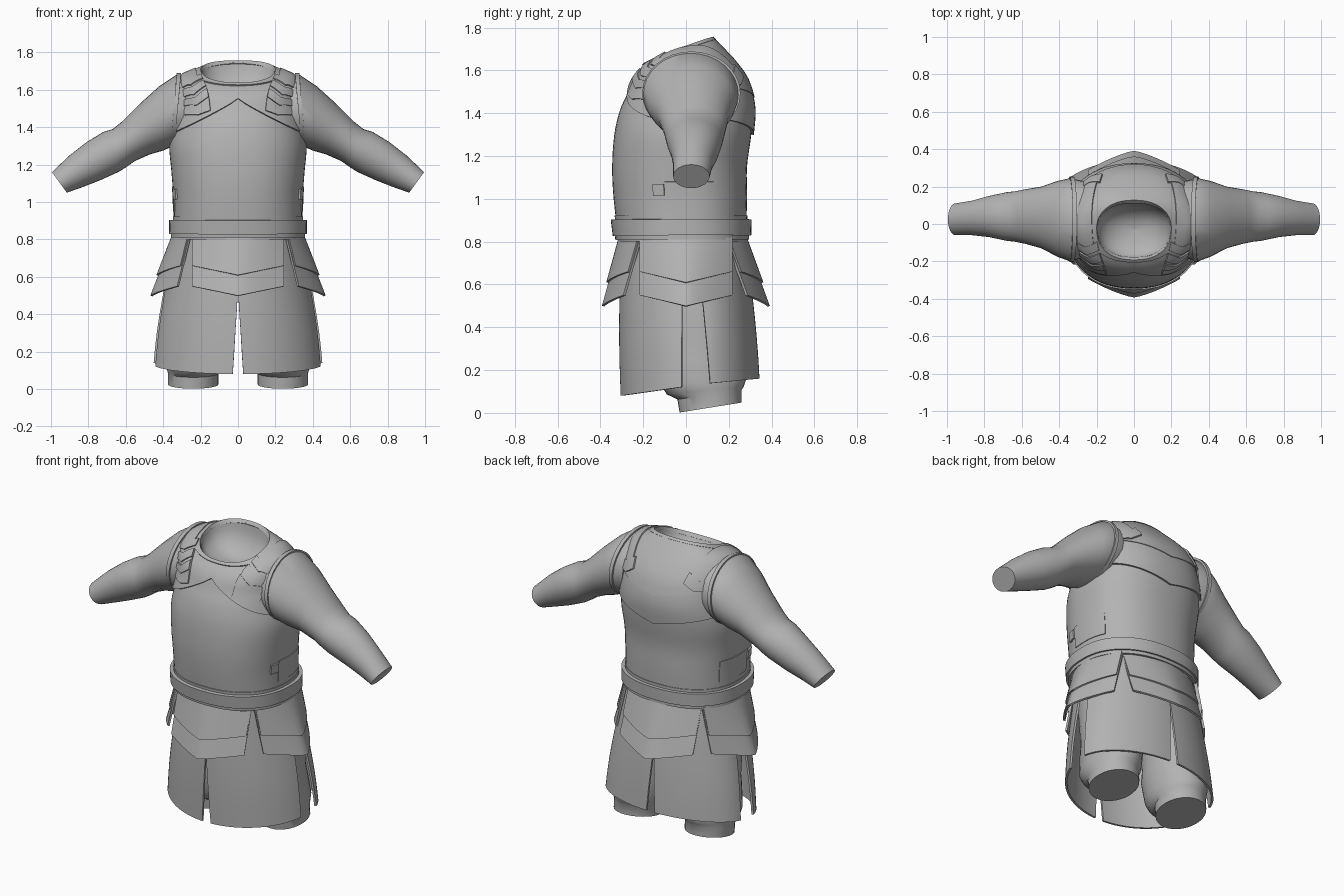
import bpy, bmesh, math
from math import sin, cos, pi, radians
from mathutils import Vector
from mathutils.bvhtree import BVHTree

cube = bpy.data.objects.get("Cube")
if cube:
    bpy.data.objects.remove(cube, do_unlink=True)

grey = bpy.data.materials.new("plain grey")
grey.use_nodes = True
grey.diffuse_color = (0.45, 0.45, 0.45, 1)
grey.node_tree.nodes["Principled BSDF"].inputs["Base Color"].default_value = grey.diffuse_color


def lerp(a, b, t):
    return a + (b - a) * t


def build(name, rows, closed=False, caps=False, thick=0, mirror=False):
    """Skin a grid of points, row by row."""
    bm = bmesh.new()
    grid = [[bm.verts.new(p) for p in row] for row in rows]
    n = len(rows[0])
    for low, high in zip(grid, grid[1:]):
        for c in range(n if closed else n - 1):
            d = (c + 1) % n
            bm.faces.new((low[c], low[d], high[d], high[c]))
    if caps:
        bm.faces.new(grid[0][::-1])
        bm.faces.new(grid[-1])
        bmesh.ops.recalc_face_normals(bm, faces=bm.faces)
    mesh = bpy.data.meshes.new(name)
    bm.to_mesh(mesh)
    bm.free()
    mesh.materials.append(grey)
    ob = bpy.data.objects.new(name, mesh)
    bpy.context.collection.objects.link(ob)
    bpy.ops.object.select_all(action='DESELECT')
    ob.select_set(True)
    bpy.context.view_layer.objects.active = ob
    if thick:
        m = ob.modifiers.new("thickness", 'SOLIDIFY')
        m.thickness, m.offset = thick, -1
        bpy.ops.object.modifier_apply(modifier=m.name)
    bpy.ops.object.shade_smooth_by_angle(angle=radians(35))
    if mirror:
        ob.modifiers.new("mirror", 'MIRROR')
    return ob


class Shell:
    """Smooth body surface through rings: z front, z side, z back, half width, y front, y back."""

    def __init__(self, rings, power, widest):
        self.rings, self.power, self.widest = rings, power, widest
        self.top = len(rings) - 1

    def at(self, a, v):
        i = min(int(v), self.top - 1)
        t = v - i
        p = [self.rings[max(0, min(self.top, i + k))] for k in (-1, 0, 1, 2)]
        zf, zs, zb, rx, yf, yb = [
            q1 + 0.5 * t * (q2 - q0 + t * (2 * q0 - 5 * q1 + 4 * q2 - q3 + t * (3 * (q1 - q2) + q3 - q0)))
            for q0, q1, q2, q3 in zip(*p)]
        e = 2 / self.power
        c, s = cos(a), sin(a)
        x = rx * math.copysign(abs(c) ** e, c)
        y = lerp(lerp(yf, yb, self.widest), yf if s < 0 else yb, abs(s) ** e)
        return Vector((x, y, lerp(zs, zf if s < 0 else zb, abs(s))))

    def find(self, a, z):
        lo, hi = 0, self.top
        for _ in range(24):
            mid = (lo + hi) / 2
            lo, hi = (mid, hi) if self.at(a, mid).z < z else (lo, mid)
        return lo

    def out(self, a, v, off):
        d = 0.02
        along = self.at(a + d, v) - self.at(a - d, v)
        up = self.at(a, min(v + d, self.top)) - self.at(a, max(v - d, 0))
        return self.at(a, v) + along.cross(up).normalized() * off


def plate(name, shell, a0, a1, z0, z1, off, thick, cols=32, rows=10, closed=False):
    """Sheet lying on a shell; side bounds follow height, end bounds follow angle."""
    pts = []
    for r in range(rows + 1):
        t = r / rows
        row = []
        for c in range(cols + (not closed)):
            a = lerp(a0(t), a1(t), c / cols)
            row.append(shell.out(a, lerp(shell.find(a, z0(a)), shell.find(a, z1(a)), t), off))
        pts.append(row)
    return build(name, pts, closed, thick=thick)


def const(k):
    return lambda _: k


# Torso
torso = Shell([
    (0.80, 0.80, 0.80, 0.345, -0.315, 0.28),
    (1.00, 1.00, 1.00, 0.345, -0.338, 0.285),
    (1.15, 1.15, 1.15, 0.355, -0.345, 0.285),
    (1.30, 1.30, 1.30, 0.367, -0.335, 0.305),
    (1.41, 1.42, 1.43, 0.348, -0.31, 0.312),
    (1.49, 1.54, 1.55, 0.328, -0.275, 0.28),
    (1.55, 1.63, 1.63, 0.315, -0.25, 0.225),
    (1.59, 1.67, 1.69, 0.28, -0.22, 0.17),
    (1.625, 1.69, 1.745, 0.195, -0.18, 0.115)], 2.28, 0.52)
body_rows = [[torso.at(2 * pi * c / 64, v / 4) for c in range(64)] for v in range(torso.top * 4 + 1)]
body = build("torso", body_rows, closed=True)
full = (const(0), const(2 * pi))


def neck(a):
    return torso.at(a, torso.top).z


def side(a):
    return abs(cos(a)) ** 0.83


# Bowl closing the neck opening
middle = Vector((0, -0.03, 1.56))
build("neck_lining", [[middle.lerp(p, sin(k * pi / 12)) + Vector((0, 0, (p.z - middle.z) * (
    1 - cos(k * pi / 12) - sin(k * pi / 12)))) for p in body_rows[-1]] for k in (6, 5, 4, 3, 2, 1, 0.01)],
    closed=True)

# Yoke, back band and collar
plate("front_yoke", torso, const(pi), const(2 * pi), lambda a: 1.55 - 0.19 * side(a), neck, 0.01, 0.012)
plate("back_yoke", torso, const(0), const(pi), lambda a: 1.47 + 0.06 * side(a), neck, 0.016, 0.018)
plate("back_band", torso, const(0), const(pi), lambda a: 1.30 + 0.08 * side(a),
      lambda a: 1.49 + 0.06 * side(a), 0.012, 0.014)
plate("collar", torso, *full, lambda a: neck(a) - 0.012, neck, 0.018, 0.024, 48, 2, True)

# Belt and waist trims
plate("belt", torso, *full, const(0.83), const(0.905), 0.024, 0.028, 64, 2, True)
plate("belt_lower_lip", torso, *full, const(0.81), const(0.835), 0.014, 0.016, 64, 1, True)
plate("waist_trim", torso, *full, const(0.90), const(0.922), 0.004, 0.006, 64, 1, True)
for label, mid, turn in (("left", 0, 1), ("right", pi, -1)):
    strap_mid = mid + turn * 0.12
    plate(label + "_side_strap", torso, const(strap_mid - 0.33), const(strap_mid + 0.33),
          const(0.95), const(1.08), 0.004, 0.006, 16, 3)
    buckle = mid - turn * 0.3
    plate(label + "_buckle", torso, const(buckle - 0.08), const(buckle + 0.08),
          const(1.015), const(1.07), 0.01, 0.012, 4, 2)

# Shoulder straps: swept around the shoulder from front to back
tree = BVHTree.FromObject(body, bpy.context.evaluated_depsgraph_get())


def strap(name, b0, b1, vee, half, off):
    rows = []
    steps = max(3, int((b1 - b0) / 4))
    for r in range(steps + 1):
        row = []
        for c in range(9):
            u = c / 4 - 1
            b = radians(lerp(b0, b1, r / steps) + vee * abs(u))
            x = 0.207 + 0.055 * sin(b) ** 2 * min(1, b) + half * u
            ray = Vector((0, -cos(b), sin(b)))
            hit, normal, _, _ = tree.ray_cast(Vector((x, 0, 1.4)), ray)
            if hit is None:
                hit, normal, _, _ = tree.find_nearest(Vector((x, 0, 1.4)) + ray * 0.3)
            row.append(hit + normal * math.copysign(off, normal.dot(ray)))
        rows.append(row)
    build(name, rows, thick=0.01, mirror=True)


strap("shoulder_strap", 14, 60, 4, 0.065, 0.018)
strap("shoulder_strap_back", 58, 142, 3, 0.042, 0.023)
for i in range(3):
    strap("shoulder_chevron", 27 + 14 * i, 37 + 14 * i, 7, 0.065, 0.025)
strap("back_strap_end", 139, 152, -5, 0.06, 0.026)

# Sleeves: top point, bottom point, y range of each ring
sleeve = [
    (0.25, 1.68, 0.29, 1.30, -0.18, 0.23), (0.33, 1.68, 0.355, 1.295, -0.20, 0.245),
    (0.42, 1.62, 0.40, 1.275, -0.175, 0.23), (0.52, 1.53, 0.47, 1.255, -0.13, 0.20),
    (0.62, 1.43, 0.55, 1.22, -0.105, 0.185), (0.67, 1.39, 0.60, 1.185, -0.095, 0.175),
    (0.72, 1.375, 0.64, 1.16, -0.09, 0.17), (0.81, 1.32, 0.74, 1.115, -0.07, 0.15),
    (0.90, 1.25, 0.83, 1.08, -0.06, 0.125), (0.995, 1.16, 0.915, 1.05, -0.06, 0.11)]


def sleeve_ring(tx, tz, bx, bz, y0, y1, grow=1.0):
    ring = []
    for k in range(32):
        a = 2 * pi * k / 32
        h = 0.5 + 0.5 * grow * sin(a)
        ring.append(Vector((lerp(bx, tx, h), lerp(y0, y1, 0.5 + 0.5 * grow * cos(a)), lerp(bz, tz, h))))
    return ring


build("sleeve", [sleeve_ring(*r) for r in sleeve], True, True, mirror=True)
build("armhole_rim", [sleeve_ring(0.305, 1.685, 0.34, 1.30, -0.20, 0.25, 1.02),
                      sleeve_ring(0.328, 1.685, 0.36, 1.30, -0.20, 0.25, 1.02)],
      True, thick=0.012, mirror=True)

# Trouser legs: z, centre x, centre y, half width, half depth, tilt
legs = [(0.80, 0.17, -0.01, 0.15, 0.22, 0), (0.50, 0.21, 0.05, 0.155, 0.20, 0),
        (0.34, 0.22, 0.06, 0.15, 0.18, 0.1), (0.25, 0.22, 0.07, 0.155, 0.20, 0),
        (0.145, 0.235, 0.08, 0.15, 0.20, 0.05), (0.105, 0.235, 0.09, 0.145, 0.18, 0.1),
        (0.085, 0.24, 0.11, 0.135, 0.15, 0.15), (0.025, 0.24, 0.115, 0.135, 0.145, 0.16)]
build("trouser_leg", [[Vector((cx + rx * cos(a), cy + ry * sin(a), z + tilt * ry * sin(a)))
                       for a in (2 * pi * k / 32 for k in range(32))]
                      for z, cx, cy, rx, ry, tilt in legs], True, True, mirror=True)

# Skirt: four flaps parted by slits at the front, back and sides, widest behind the middle
skirt = Shell([(z, z, z, rx, yf, yb) for z, rx, yf, yb in (
    (0.05, 0.465, -0.305, 0.35), (0.30, 0.438, -0.312, 0.335),
    (0.55, 0.395, -0.31, 0.31), (0.86, 0.338, -0.295, 0.265))], 1.97, 0.585)


def hem(a):
    s = sin(a)
    return lerp(0.135, 0.08 if s < 0 else 0.16, abs(s))


def narrow(start, end):
    return lambda t: lerp(start, end, min(1, t / 0.65))


top = const(0.85)
slit = 0.065
for label, cut0, cut1 in (
        ("left_front_flap", (-pi / 2 + slit, -pi / 2), (-0.26, -0.2)),
        ("right_front_flap", (pi + 0.26, pi + 0.2), (1.5 * pi - slit, 1.5 * pi)),
        ("left_back_flap", (0.15, 0.09), (pi / 2 - slit, pi / 2)),
        ("right_back_flap", (pi / 2 + slit, pi / 2), (pi - 0.15, pi - 0.09))):
    plate(label, skirt, narrow(*cut0), narrow(*cut1), hem, top, 0, 0.012, 24, 14)


# Tassets: two overlapping flared layers on each of four sides
def tasset(name, out, half, depth_top, depth_low, drop_top, drop_low, bottom, off):
    out = Vector(out)
    across = Vector((-out.y, out.x, 0))
    rows = []
    for r in range(7):
        row = []
        for c in range(17):
            u = c / 8 - 1
            z = lerp(bottom + 0.05 * abs(u), 0.82, r / 6)
            t = (0.82 - z) / 0.31
            d = lerp(depth_top - drop_top * u * u, depth_low - drop_low * abs(u) ** 1.4, t)
            row.append(across * (half * u) + out * (d + off) + Vector((0, 0, z)))
        rows.append(row)
    build(name, rows, thick=0.012)


for label, *shape in (("front", (0, -1, 0), 0.247, 0.305, 0.39, 0.09, 0.085),
                      ("back", (0, 1, 0), 0.247, 0.275, 0.388, 0.085, 0.085),
                      ("left", (1, 0, 0), 0.217, 0.345, 0.465, 0.085, 0.13),
                      ("right", (-1, 0, 0), 0.217, 0.345, 0.465, 0.085, 0.13)):
    tasset(label + "_lower_tasset", *shape, 0.5, 0)
    tasset(label + "_upper_tasset", *shape, 0.61, 0.01)
